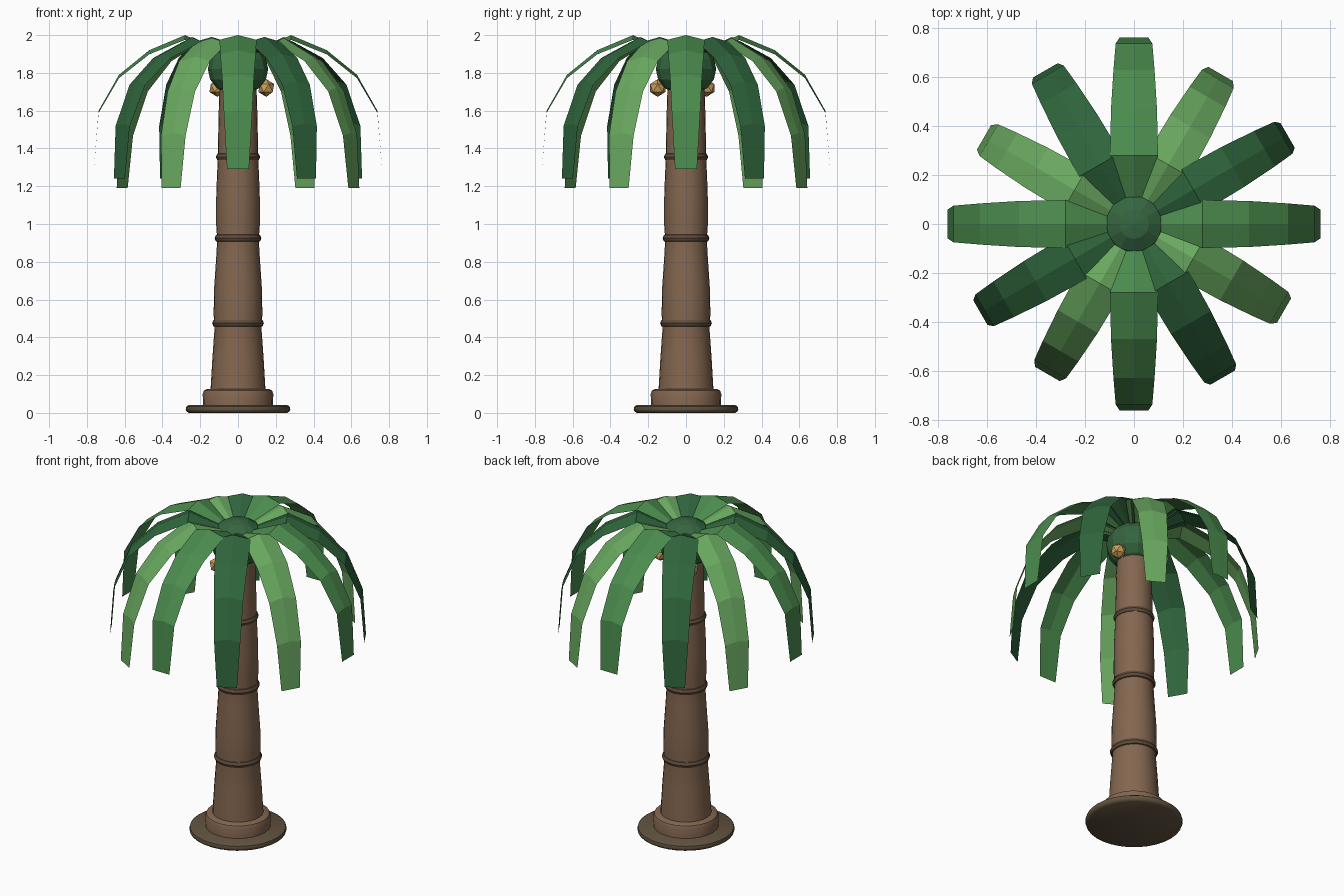
import bpy, bmesh
from math import sin, cos, pi, radians

if "Cube" in bpy.data.objects:
    bpy.data.objects.remove(bpy.data.objects["Cube"])


def material(name, rgb):
    m = bpy.data.materials.new(name)
    m.diffuse_color = (*rgb, 1)
    m.use_nodes = True
    m.node_tree.nodes["Principled BSDF"].inputs["Base Color"].default_value = m.diffuse_color
    return m


BARK = material("bark", (0.23, 0.135, 0.08))
RING = material("ring_brown", (0.12, 0.075, 0.045))
SOIL = material("base_brown", (0.12, 0.085, 0.05))
HUSK = material("nut_tan", (0.60, 0.34, 0.10))
CROWN = material("crown_green", (0.035, 0.13, 0.05))
GREENS = [material("mid_green", (0.07, 0.26, 0.075)),
          material("dark_green", (0.028, 0.13, 0.045)),
          material("light_green", (0.14, 0.39, 0.115))]


def finish(name, bm, mat, smooth=None):
    bmesh.ops.recalc_face_normals(bm, faces=bm.faces)
    me = bpy.data.meshes.new(name)
    bm.to_mesh(me)
    bm.free()
    me.materials.append(mat)
    ob = bpy.data.objects.new(name, me)
    bpy.context.collection.objects.link(ob)
    if smooth:
        bpy.ops.object.select_all(action='DESELECT')
        ob.select_set(True)
        bpy.context.view_layer.objects.active = ob
        bpy.ops.object.shade_smooth_by_angle(angle=radians(smooth))
    return ob


def lathe(name, profile, mat, sides=24, closed=False):
    """Revolve an (r, z) profile; cap the ends, or close it into a ring."""
    bm = bmesh.new()
    rows = [[bm.verts.new((r * cos(2 * pi * i / sides), r * sin(2 * pi * i / sides), z))
             for i in range(sides)] for r, z in profile]
    pairs = list(zip(rows, rows[1:]))
    if closed:
        pairs.append((rows[-1], rows[0]))
    else:
        bm.faces.new(rows[0])
        bm.faces.new(rows[-1])
    for a, b in pairs:
        for i in range(sides):
            j = (i + 1) % sides
            bm.faces.new((a[i], a[j], b[j], b[i]))
    return finish(name, bm, mat, 40)


# Base disc, collar and gently swelling trunk
lathe("base_disc", [(0.26, 0), (0.273, 0.008), (0.277, 0.02), (0.273, 0.034), (0.26, 0.042)], SOIL, 32)
lathe("root_collar", [(0.185, 0.03), (0.187, 0.1), (0.18, 0.118), (0.165, 0.126), (0.13, 0.126)], BARK)
lathe("trunk", [(0.15, 0.04), (0.145, 0.13), (0.135, 0.3), (0.124, 0.45), (0.129, 0.52),
                (0.127, 0.65), (0.115, 0.83), (0.110, 0.92), (0.116, 1.0), (0.115, 1.17),
                (0.107, 1.35), (0.106, 1.42), (0.102, 1.6), (0.096, 1.78)], BARK)

# Trunk rings
for k, (z, outer) in enumerate([(0.475, 0.137), (0.925, 0.124), (1.355, 0.117)]):
    t = 0.023
    lathe(f"trunk_ring_{k + 1}", [(outer - t + t * cos(2 * pi * i / 8), z + t * sin(2 * pi * i / 8))
                                  for i in range(8)], RING, closed=True)

# Crown bulb
bm = bmesh.new()
bmesh.ops.create_uvsphere(bm, u_segments=12, v_segments=8, radius=0.16)
for v in bm.verts:
    v.co.z = v.co.z * 0.88 + 1.82
finish("crown_bulb", bm, CROWN)

# Nuts under the crown
for k in range(3):
    a = radians(15 + 120 * k)
    bm = bmesh.new()
    bmesh.ops.create_icosphere(bm, subdivisions=1, radius=0.047)
    for v in bm.verts:
        v.co.x += 0.155 * cos(a)
        v.co.y += 0.155 * sin(a)
        v.co.z += 1.72
    finish(f"nut_{k + 1}", bm, HUSK)

# Fronds: creased strips, three repeating droops and greens
PATHS = [[(0.06, 1.90), (0.28, 2.0), (0.47, 1.92), (0.63, 1.79), (0.738, 1.60), (0.763, 1.29)],
         [(0.06, 1.90), (0.28, 1.99), (0.465, 1.90), (0.615, 1.755), (0.705, 1.53), (0.725, 1.24)],
         [(0.06, 1.90), (0.28, 1.985), (0.46, 1.885), (0.60, 1.72), (0.685, 1.48), (0.708, 1.19)]]
WIDTHS = [0.03, 0.098, 0.094, 0.084, 0.075, 0.058]
DROPS = [0.01, 0.025, 0.022, 0.018, 0.012, 0.0]
for k in range(12):
    a = radians(30 * k)
    bm = bmesh.new()
    rows = []
    for (r, z), w, d in zip(PATHS[k % 3], WIDTHS, DROPS):
        rows.append([bm.verts.new((r * cos(a) - s * w * sin(a), r * sin(a) + s * w * cos(a),
                                   z - abs(s) * d)) for s in (-1, 0, 1)])
    for p, q in zip(rows, rows[1:]):
        for i in (0, 1):
            bm.faces.new((p[i], q[i], q[i + 1], p[i + 1]))
    finish(f"frond_{k + 1}", bm, GREENS[k % 3])
